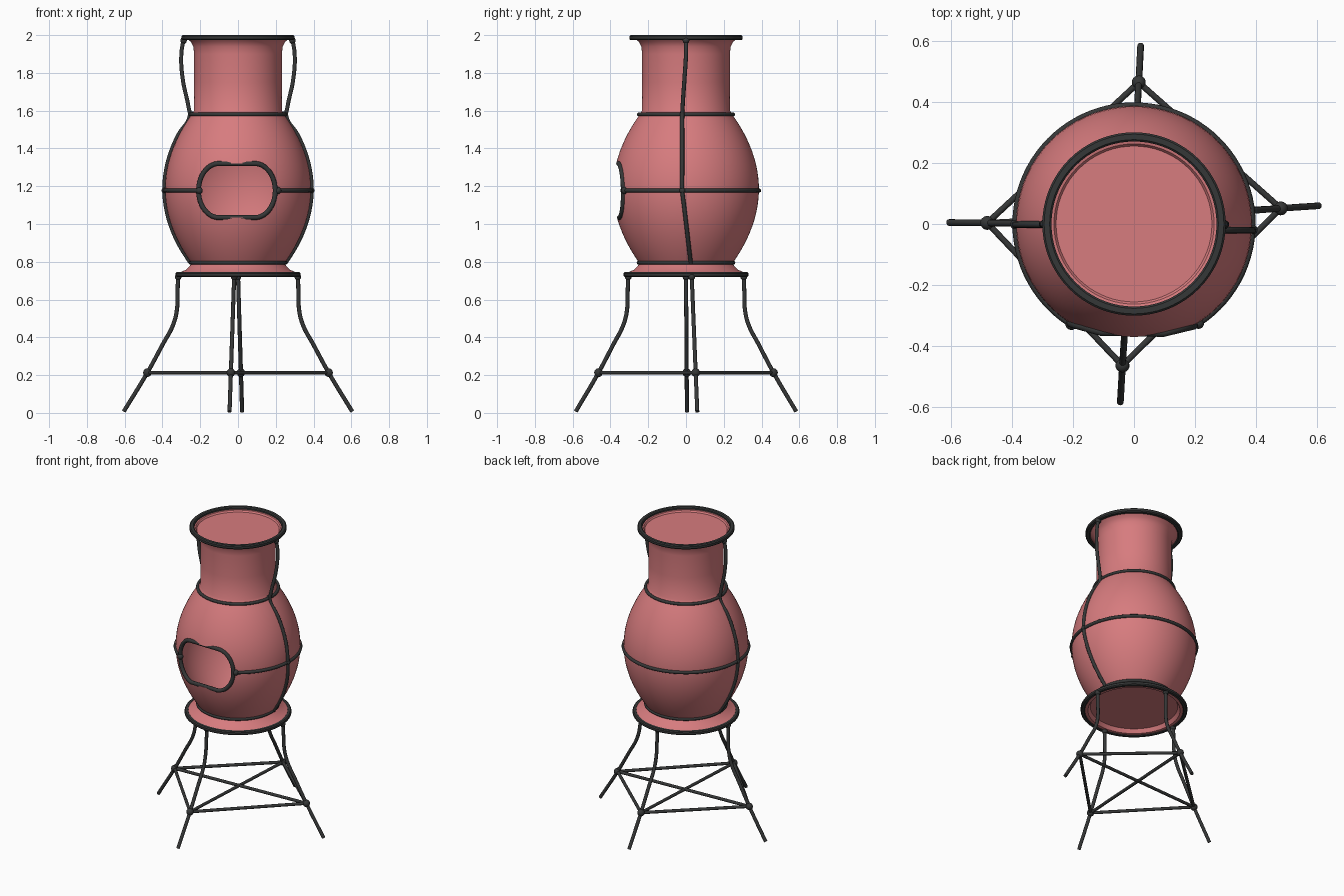
import bpy, bmesh, math
from math import pi, cos, sin, sqrt, radians
from mathutils import Vector

if "Cube" in bpy.data.objects:
    bpy.data.objects.remove(bpy.data.objects["Cube"])


def material(name, rgb):
    m = bpy.data.materials.new(name)
    m.use_nodes = True
    m.diffuse_color = (*rgb, 1)
    m.node_tree.nodes["Principled BSDF"].inputs["Base Color"].default_value = (*rgb, 1)
    return m


clay = material("pink clay", (0.68, 0.2, 0.21))
iron = material("dark iron", (0.036, 0.038, 0.038))


def add(name, mesh, mat, angle=40):
    mesh.materials.clear()
    mesh.materials.append(mat)
    for p in mesh.polygons:
        p.use_smooth = True
        p.material_index = 0
    mesh.set_sharp_from_angle(angle=radians(angle))
    ob = bpy.data.objects.new(name, mesh)
    bpy.context.collection.objects.link(ob)
    return ob


def baked(ob):
    """Mesh of an object with curves and modifiers evaluated."""
    dg = bpy.context.evaluated_depsgraph_get()
    return bpy.data.meshes.new_from_object(ob.evaluated_get(dg))


def revolve(name, profiles, mat, closed=False, n=72):
    """Turn (radius, z) profiles around the z axis."""
    bm = bmesh.new()
    for prof in profiles:
        cols = [[bm.verts.new((r * cos(2 * pi * i / n), r * sin(2 * pi * i / n), z))
                 for r, z in prof] for i in range(n)]
        count = len(prof)
        for i in range(n):
            a, b = cols[i], cols[(i + 1) % n]
            for k in range(count if closed else count - 1):
                j = (k + 1) % count
                bm.faces.new((a[k], b[k], b[j], a[j]))
    bmesh.ops.remove_doubles(bm, verts=bm.verts, dist=1e-5)
    me = bpy.data.meshes.new(name)
    bm.to_mesh(me)
    bm.free()
    return add(name, me, mat)


def tube(name, pts, radius=0.011, closed=False, smooth=False):
    """Round iron rod along a path."""
    cu = bpy.data.curves.new(name, "CURVE")
    cu.dimensions = "3D"
    cu.bevel_depth = radius
    cu.bevel_resolution = 3
    cu.use_fill_caps = True
    cu.resolution_u = 8
    sp = cu.splines.new("BEZIER" if smooth else "POLY")
    dst = sp.bezier_points if smooth else sp.points
    dst.add(len(pts) - 1)
    for d, p in zip(dst, pts):
        if smooth:
            d.co = p
            d.handle_left_type = d.handle_right_type = "AUTO"
        else:
            d.co = (*p, 1)
    sp.use_cyclic_u = closed
    tmp = bpy.data.objects.new(name + "_path", cu)
    bpy.context.collection.objects.link(tmp)
    me = baked(tmp)
    bpy.data.objects.remove(tmp)
    return add(name, me, iron)


def knot(name, loc, radius):
    """Weld bead where rods meet."""
    bm = bmesh.new()
    bmesh.ops.create_uvsphere(bm, u_segments=14, v_segments=8, radius=radius)
    bmesh.ops.translate(bm, verts=bm.verts, vec=loc)
    me = bpy.data.meshes.new(name)
    bm.to_mesh(me)
    bm.free()
    return add(name, me, iron)


def arc(radius, z, start=0, end=360, n=72):
    return [(radius * cos(radians(start + (end - start) * i / n)),
             radius * sin(radians(start + (end - start) * i / n)), z) for i in range(n + 1)]


MID, HALF = 1.185, 0.395


def belly(z):
    return 0.386 - 0.141 * ((z - MID) / HALF) ** 2


# Clay body: hollow belly, capped neck and flared foot
levels = [MID - HALF + 2 * HALF * i / 24 for i in range(25)]
outer = [(0, 0.75), (0.27, 0.75), (0.285, 0.725), (0.312, 0.725), (0.312, 0.742), (0.275, 0.758)]
outer += [(belly(z), z) for z in levels]
outer += [(0.233, 1.6), (0.232, 1.75), (0.232, 1.9), (0.237, 1.94), (0.25, 1.965), (0.275, 1.985),
          (0.262, 1.982), (0.255, 1.972), (0, 1.972)]
inner = [(0, levels[-1])] + [(belly(z) - 0.018, z) for z in reversed(levels)] + [(0, levels[0])]
shell = revolve("clay_shell", [outer, inner], clay)

# Fire opening cut through the front wall
DOOR_Z = 1.177


def door_outline(n=48):
    pts = []
    for i in range(n):
        a = 2 * pi * (i + 0.5) / n
        c, s = cos(a), sin(a)
        pts.append((-0.006 + math.copysign(0.095, c) + 0.108 * c, DOOR_Z + 0.143 * s))
    return pts


bm = bmesh.new()
front = [bm.verts.new((x, -0.6, z)) for x, z in door_outline()]
back = [bm.verts.new((x, -0.2, z)) for x, z in door_outline()]
bm.faces.new(front)
bm.faces.new(back[::-1])
for i in range(len(front)):
    j = (i + 1) % len(front)
    bm.faces.new((front[j], front[i], back[i], back[j]))
bmesh.ops.recalc_face_normals(bm, faces=bm.faces)
cut_mesh = bpy.data.meshes.new("door_cutter")
bm.to_mesh(cut_mesh)
bm.free()
cutter = bpy.data.objects.new("door_cutter", cut_mesh)
bpy.context.collection.objects.link(cutter)
cutter.hide_render = True
mod = shell.modifiers.new("door", "BOOLEAN")
mod.operation, mod.solver, mod.object = "DIFFERENCE", "EXACT", cutter
add("clay_body", baked(shell), clay)
for ob in (shell, cutter):
    bpy.data.objects.remove(ob)

# Door frame bent to the belly
frame = []
for x, z in door_outline():
    frame.append((x, -sqrt(belly(z) ** 2 - x * x), z))
tube("door_frame", frame, 0.013, closed=True)


# Flat-sided hoops at the mouth and the foot
def hoop(name, r0, r1, z0, z1, b=0.006):
    prof = [(r0 + b, z0), (r1 - b, z0), (r1, z0 + b), (r1, z1 - b),
            (r1 - b, z1), (r0 + b, z1), (r0, z1 - b), (r0, z0 + b)]
    return revolve(name, [prof], iron, closed=True)


hoop("mouth_hoop", 0.27, 0.3, 1.974, 2.0)
hoop("foot_hoop", 0.302, 0.33, 0.72, 0.745)

# Thin bands around the body
tube("neck_band", arc(0.25, 1.58)[:-1], 0.01, closed=True)
tube("lower_band", arc(0.251, 0.795)[:-1], 0.01, closed=True)
tube("belly_band", arc(0.387, DOOR_Z, -57, 238), 0.011)
for sx, ang in ((1, -57), (-1, 238)):
    knot("door_weld", arc(0.387, DOOR_Z, ang, ang, 1)[0], 0.019)

# Side straps from mouth to lower band, bulging away from the neck
for name, s, drift in (("left_strap", 1, 1), ("right_strap", -1, 0.1)):
    path = [(s * 0.288, 0, 1.98), (s * 0.3, 0, 1.9), (s * 0.293, -0.008 * drift, 1.77),
            (s * 0.262, -0.018 * drift, 1.62)]
    for i in range(9):
        z = 1.57 - 0.775 * i / 8
        y = drift * (-0.02 + 0.045 * max(0, (1.18 - z) / 0.385))
        path.append((s * (belly(z) + 0.004), y, z))
    tube(name, path, smooth=True)
    for z in (1.58, DOOR_Z):
        knot(name + "_weld", (s * (belly(z) + 0.002), -0.019 * drift, z), 0.017)
    knot(name + "_top_weld", (s * 0.288, 0, 1.972), 0.018)

# Splayed legs: direction, sideways offset at the top and at the foot
legs = {"left_leg": ((1, 0), 0.03, 0.06), "back_leg": ((0, 0.965), 0.0, 0.022),
        "right_leg": ((-1, 0), 0.0, 0.005), "front_leg": ((0, -0.965), -0.02, -0.045)}
leg_profile = [(0.317, 0.73), (0.32, 0.64), (0.323, 0.55), (0.342, 0.47), (0.4, 0.36),
               (0.48, 0.213), (0.605, 0.007)]
nodes = []
for name, ((dx, dy), top, foot) in legs.items():
    path = []
    for r, z in leg_profile:
        side = top + (foot - top) * (0.73 - z) / 0.73
        path.append(Vector((dx * r + (side if dx == 0 else 0), dy * r + (side if dx else 0), z)))
    tube(name, path, smooth=True)
    knot(name + "_top_weld", path[0] - Vector((0, 0, 0.01)), 0.018)
    knot(name + "_brace_weld", path[5], 0.023)
    nodes.append(path[5])

# Braces: a square between the legs and a cross inside it
for i in range(4):
    tube("side_brace", [nodes[i], nodes[(i + 1) % 4]], 0.01)
for i in range(2):
    tube("cross_brace", [nodes[i], nodes[i + 2]], 0.01)
